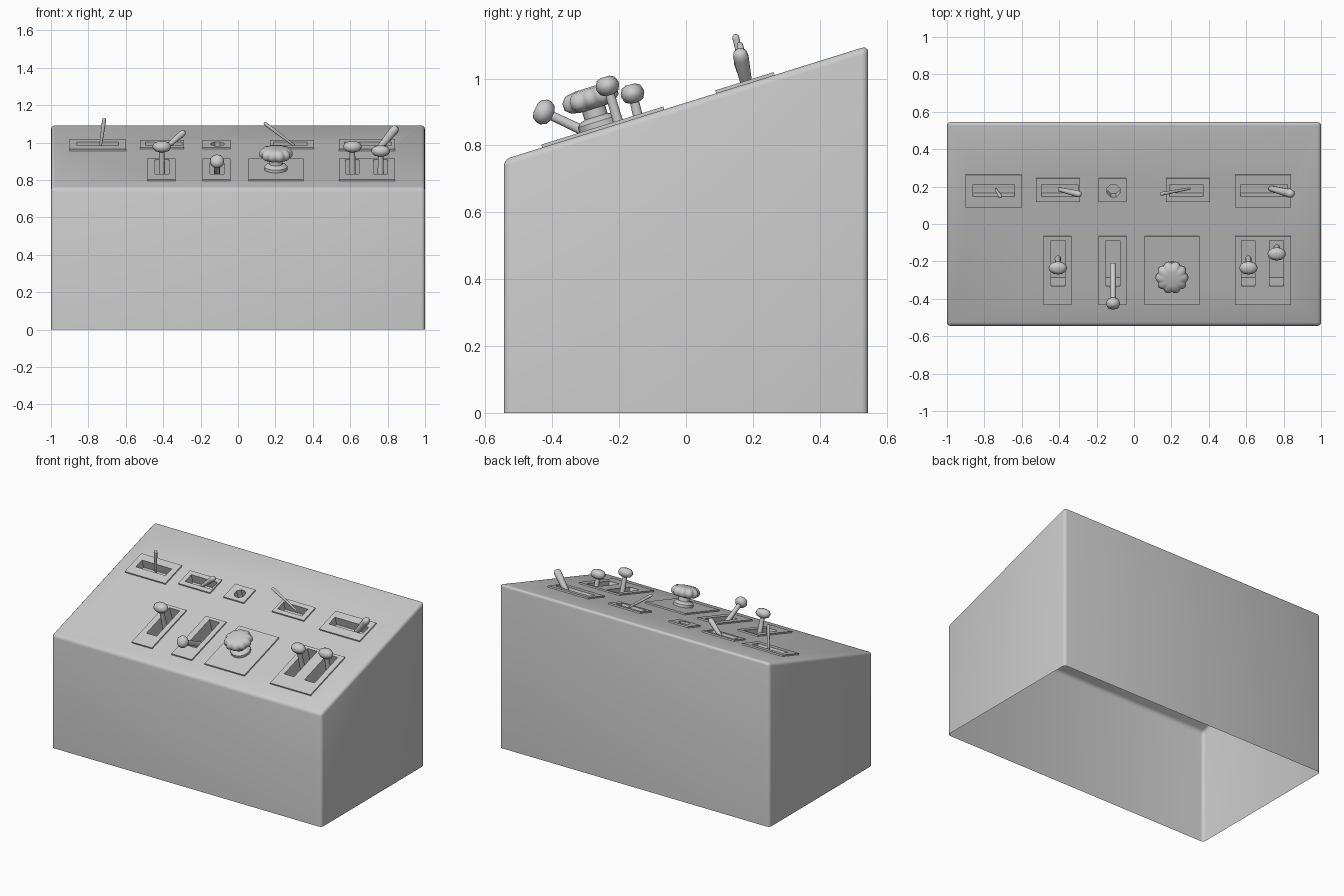
import bpy, bmesh, math
from mathutils import Matrix, Vector

if "Cube" in bpy.data.objects:
    bpy.data.objects.remove(bpy.data.objects["Cube"], do_unlink=True)

grey = bpy.data.materials.new("light_grey")
grey.use_nodes = True
COLOUR = (0.6, 0.6, 0.6, 1)
grey.diffuse_color = COLOUR
grey.node_tree.nodes["Principled BSDF"].inputs["Base Color"].default_value = COLOUR

SLOPE = math.atan(0.312)
PANEL_Z = 0.928
PANEL = Matrix.Translation((0, 0, PANEL_Z)) @ Matrix.Rotation(SLOPE, 4, 'X')


def finish(name, bm, smooth=None):
    bmesh.ops.recalc_face_normals(bm, faces=bm.faces)
    mesh = bpy.data.meshes.new(name)
    bm.to_mesh(mesh)
    bm.free()
    mesh.materials.append(grey)
    ob = bpy.data.objects.new(name, mesh)
    bpy.context.collection.objects.link(ob)
    if smooth:
        select(ob)
        bpy.ops.object.shade_smooth_by_angle(angle=math.radians(smooth))
    return ob


def select(ob):
    bpy.ops.object.select_all(action='DESELECT')
    ob.select_set(True)
    bpy.context.view_layer.objects.active = ob


def panel_box(bm, x0, x1, y0, y1, w0, w1):
    """Box lying on the sloped panel; y is measured in plan."""
    c = math.cos(SLOPE)
    size = Matrix.Diagonal((x1 - x0, (y1 - y0) / c, w1 - w0, 1))
    place = Matrix.Translation(((x0 + x1) / 2, (y0 + y1) / 2 / c, (w0 + w1) / 2))
    bmesh.ops.create_cube(bm, size=1, matrix=PANEL @ place @ size)


def cut(ob, cutter):
    mod = ob.modifiers.new("pockets", 'BOOLEAN')
    mod.operation = 'DIFFERENCE'
    mod.solver = 'EXACT'
    mod.object = cutter
    select(ob)
    bpy.ops.object.modifier_apply(modifier=mod.name)


def lathe(bm, profile, matrix, sides=12, lobes=0, lobe_depth=0.0, lobe_from=0):
    """Revolve (radius, height) pairs round local z, closing both ends."""
    rings = []
    for i, (r, h) in enumerate(profile):
        ring = []
        for k in range(sides):
            a = 2 * math.pi * k / sides
            rr = r
            if lobes and i >= lobe_from:
                rr = r * (1 - lobe_depth * (1 - abs(math.cos(lobes * a / 2))))
            ring.append(bm.verts.new(matrix @ Vector((rr * math.cos(a), rr * math.sin(a), h))))
        rings.append(ring)
    for a, b in zip(rings, rings[1:]):
        for k in range(sides):
            n = (k + 1) % sides
            bm.faces.new((a[k], a[n], b[n], b[k]))
    bm.faces.new(rings[0])
    bm.faces.new(rings[-1])


def along(start, end):
    """Frame at start with z toward end and x kept near world x."""
    start, end = Vector(start), Vector(end)
    z = (end - start).normalized()
    y = z.cross(Vector((1, 0, 0))).normalized()
    x = y.cross(z)
    m = Matrix((x, y, z)).transposed().to_4x4()
    return Matrix.Translation(start) @ m, (end - start).length


# Pockets cut through the plates into the panel
FRONT, BACK = (-0.33, -0.085), (0.15, 0.215)
bm = bmesh.new()
for x0, x1 in ((-0.445, -0.37), (-0.15, -0.075), (0.575, 0.648), (0.725, 0.8)):
    panel_box(bm, x0, x1, *FRONT, -0.15, 0.05)
for x0, x1 in ((-0.86, -0.64), (-0.495, -0.3), (0.19, 0.37), (0.57, 0.82)):
    panel_box(bm, x0, x1, *BACK, -0.05, 0.05)
hole = PANEL @ Matrix.Translation((-0.11, 0.18 / math.cos(SLOPE), 0)) @ Matrix.Rotation(math.pi / 8, 4, 'Z')
lathe(bm, ((0.037, -0.05), (0.037, 0.05)), hole, sides=8)
cutter = finish("pocket_cutter", bm)
cutter.hide_render = True
cutter.hide_viewport = False

# Desk body: sloped side profile extruded across, rounded, open underneath
bm = bmesh.new()
D = 0.545
side = ((-D, 0), (D, 0), (D, PANEL_Z + 0.312 * D), (-D, PANEL_Z - 0.312 * D))
face = bm.faces.new([bm.verts.new((-1, y, z)) for y, z in side])
ext = bmesh.ops.extrude_face_region(bm, geom=[face])
bmesh.ops.translate(bm, vec=(2, 0, 0), verts=[v for v in ext["geom"] if isinstance(v, bmesh.types.BMVert)])
bmesh.ops.recalc_face_normals(bm, faces=bm.faces)
rim = [e for e in bm.edges if max(v.co.z for v in e.verts) > 0.1]
bmesh.ops.bevel(bm, geom=rim, offset=0.02, segments=3, profile=0.5, affect='EDGES')
body = finish("desk_body", bm)
cut(body, cutter)
bm = bmesh.new()
bm.from_mesh(body.data)
under = [f for f in bm.faces if max(v.co.z for v in f.verts) < 0.001]
bmesh.ops.delete(bm, geom=under, context='FACES')
bm.to_mesh(body.data)
bm.free()
select(body)
bpy.ops.object.shade_smooth_by_angle(angle=math.radians(40))

# Cover plates around the controls
plates = {
    "back_plate_1": (-0.9, -0.6, 0.09, 0.265),
    "back_plate_2": (-0.525, -0.29, 0.12, 0.245),
    "back_plate_3": (-0.19, -0.04, 0.12, 0.245),
    "back_plate_4": (0.17, 0.405, 0.12, 0.245),
    "back_plate_5": (0.54, 0.84, 0.09, 0.265),
    "front_plate_1": (-0.485, -0.335, -0.43, -0.065),
    "front_plate_2": (-0.19, -0.04, -0.43, -0.065),
    "front_plate_3": (0.055, 0.35, -0.43, -0.065),
    "front_plate_4": (0.54, 0.84, -0.43, -0.065),
}
for name, rect in plates.items():
    bm = bmesh.new()
    panel_box(bm, *rect, -0.003, 0.009)
    plate = finish(name, bm)
    if name != "front_plate_3":
        cut(plate, cutter)
bpy.data.objects.remove(cutter, do_unlink=True)

# Front levers: round stem with a flattened knob (x, pivot y z, knob y z, half sizes)
levers = (
    (-0.407, (-0.185, 0.81), (-0.235, 0.978), (0.049, 0.035)),
    (-0.112, (-0.215, 0.80), (-0.425, 0.90), (0.038, 0.038)),
    (0.612, (-0.185, 0.81), (-0.235, 0.978), (0.049, 0.035)),
    (0.763, (-0.125, 0.81), (-0.16, 0.955), (0.049, 0.035)),
)
for i, (x, foot, top, (rx, ry)) in enumerate(levers, 1):
    m, length = along((x, *foot), (x, *top))
    bm = bmesh.new()
    lathe(bm, ((0.017, 0), (0.014, length)), m, sides=10)
    finish(f"lever_stem_{i}", bm, 40)
    bm = bmesh.new()
    shape = Matrix.Translation((0, 0, length)) @ Matrix.Diagonal((rx, ry, 0.028, 1))
    lathe(bm, ((0.4, -1), (0.8, -0.75), (1, -0.2), (1, 0.2), (0.8, 0.75), (0.4, 1)), m @ shape, sides=12)
    finish(f"lever_knob_{i}", bm, 60)

# Back toggles: tapered sticks with rounded tips (foot, tip, tip radius)
toggles = (
    ((-0.738, 0.185, 0.96), (-0.714, 0.147, 1.132), 0.011),
    ((-0.40, 0.185, 0.96), (-0.285, 0.157, 1.06), 0.018),
    ((0.30, 0.19, 0.985), (0.14, 0.16, 1.105), 0.010),
    ((0.73, 0.19, 0.94), (0.85, 0.16, 1.085), 0.024),
)
for i, (foot, tip, r) in enumerate(toggles, 1):
    m, length = along(foot, tip)
    bm = bmesh.new()
    lathe(bm, ((r * 0.6, 0), (r, length - r * 1.2), (r * 0.85, length - r * 0.4), (r * 0.4, length)), m, sides=10)
    finish(f"toggle_{i}", bm, 60)

# Scalloped rotary knob standing square to the panel
knob = PANEL @ Matrix.Translation((0.203, -0.257 / math.cos(SLOPE), 0))
bm = bmesh.new()
lathe(bm, ((0.062, 0), (0.062, 0.025), (0.052, 0.035), (0.036, 0.04), (0.036, 0.08)), knob, sides=24)
finish("knob_base", bm, 40)
bm = bmesh.new()
lathe(bm, ((0.04, 0.065), (0.07, 0.07), (0.088, 0.085), (0.088, 0.107), (0.072, 0.125), (0.04, 0.13)),
      knob, sides=60, lobes=10, lobe_depth=0.12, lobe_from=1)
finish("knob_cap", bm, 50)
